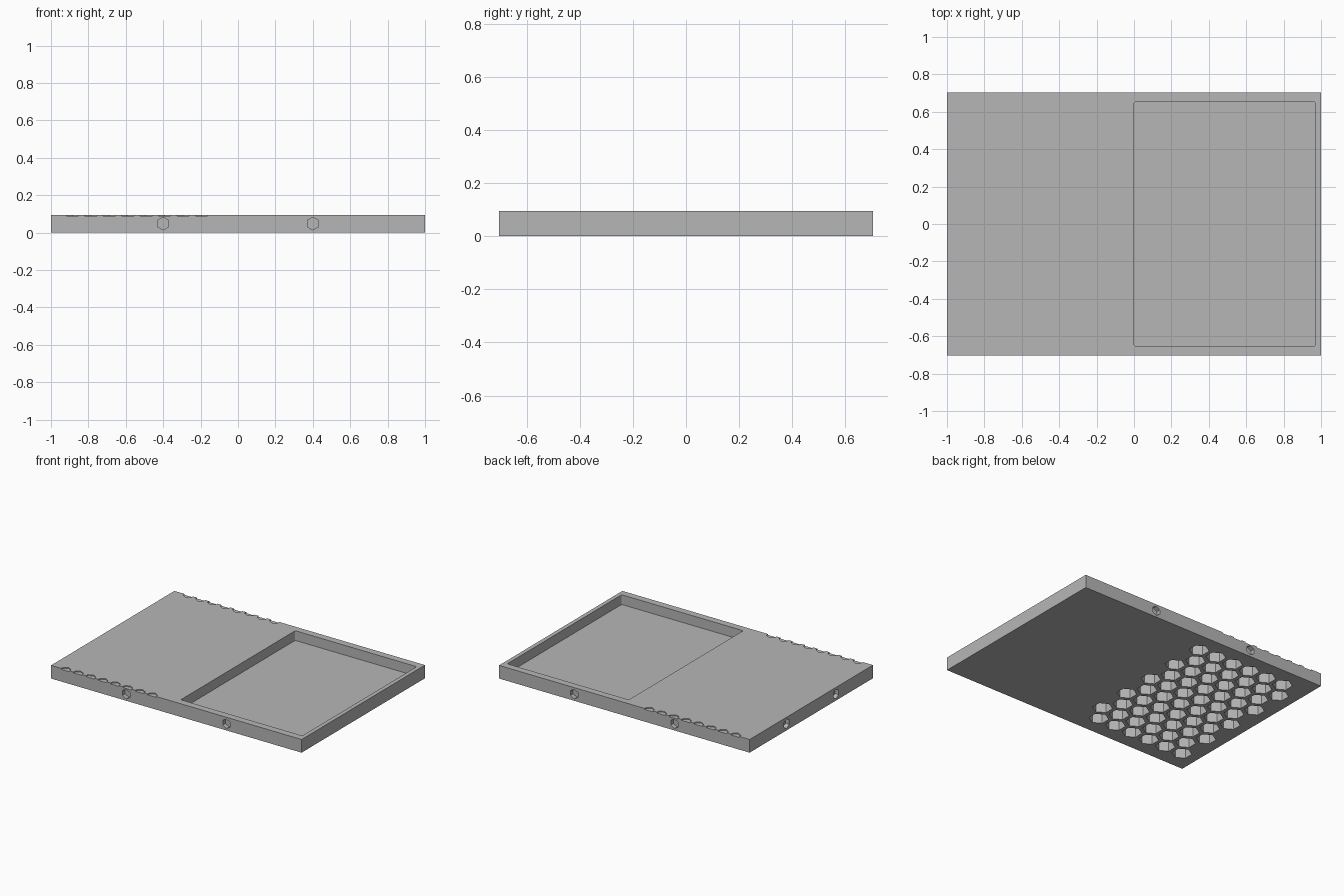
import bpy, bmesh
from math import pi, sqrt
from mathutils import Matrix

default = bpy.data.objects.get("Cube")
if default:
    bpy.data.objects.remove(default, do_unlink=True)

LENGTH, WIDTH, HEIGHT = 2.0, 1.406, 0.095

grey = bpy.data.materials.new("plain grey")
grey.use_nodes = True
colour = (0.47, 0.47, 0.47, 1)
grey.diffuse_color = colour
grey.node_tree.nodes["Principled BSDF"].inputs["Base Color"].default_value = colour


def add_box(bm, low, high):
    size = [b - a for a, b in zip(low, high)]
    mid = [(a + b) / 2 for a, b in zip(low, high)]
    matrix = Matrix.Translation(mid) @ Matrix.Diagonal((*size, 1))
    return bmesh.ops.create_cube(bm, size=1, matrix=matrix)["verts"]


def add_hex(bm, centre, radius, depth, turn=Matrix()):
    # Six-sided prism with its corners pointing along local y
    matrix = Matrix.Translation(centre) @ turn @ Matrix.Rotation(pi / 6, 4, "Z")
    bmesh.ops.create_cone(bm, cap_ends=True, segments=6, radius1=radius,
                          radius2=radius, depth=depth, matrix=matrix)


def corner_towards_y(bm):
    # Make sure every prism points a corner, not a side, along y
    top = max(v.co.y for v in bm.verts)
    return sum(abs(v.co.y - top) < 1e-4 for v in bm.verts) == 2


def make_object(name, bm):
    mesh = bpy.data.meshes.new(name)
    bm.to_mesh(mesh)
    bm.free()
    mesh.materials.append(grey)
    obj = bpy.data.objects.new(name, mesh)
    bpy.context.collection.objects.link(obj)
    return obj


# Check which way the primitive starts, and turn it if needed
probe = bmesh.new()
add_hex(probe, (0, 0, 0), 1, 1)
FIX = Matrix() if corner_towards_y(probe) else Matrix.Rotation(pi / 6, 4, "Z")
probe.free()

# Flat slab
bm = bmesh.new()
add_box(bm, (-LENGTH / 2, -WIDTH / 2, 0), (LENGTH / 2, WIDTH / 2, HEIGHT))
slab = make_object("slab", bm)

cut = bmesh.new()

# Open tray on top, with slightly rounded upright corners
verts = add_box(cut, (0, -0.652, 0.025), (0.97, 0.652, 0.2))
upright = [e for e in cut.edges
           if abs(e.verts[0].co.z - e.verts[1].co.z) > 0.1]
bmesh.ops.bevel(cut, geom=upright, offset=0.01, segments=3, affect="EDGES",
                profile=0.5)

# Honeycomb of blind pockets underneath
pitch = 0.1414
for row in range(10):
    y = (4.5 - row) * pitch * sqrt(3) / 2
    for col in range(6):
        x = -0.092 - (col + 0.5 * (row % 2)) * pitch
        add_hex(cut, (x, y, 0), 0.066, 0.14, FIX)

# Shallow notches along the front and back top edges
for side in (-1, 1):
    for i in range(8):
        add_hex(cut, (-0.885 + i * 0.0985, side * WIDTH / 2, 0.108),
                0.038, 0.04, FIX)

# Blind holes in the front, back and one end
tip_up = Matrix.Rotation(pi / 2, 4, "X")
turn_end = Matrix.Rotation(pi / 2, 4, "Z")
for side in (-1, 1):
    for x in (-0.4, 0.4):
        add_hex(cut, (x, side * WIDTH / 2, 0.048), 0.034, 0.06, tip_up @ FIX)
    add_hex(cut, (-LENGTH / 2, side * 0.281, 0.048), 0.034, 0.06,
            turn_end @ tip_up @ FIX)

bmesh.ops.recalc_face_normals(cut, faces=cut.faces)
cutter = make_object("cutter", cut)
cutter.hide_render = True

# Cut everything out, then drop the helper
mod = slab.modifiers.new("cut", "BOOLEAN")
mod.operation = "DIFFERENCE"
mod.solver = "EXACT"
mod.object = cutter
graph = bpy.context.evaluated_depsgraph_get()
result = bpy.data.meshes.new_from_object(slab.evaluated_get(graph))
slab.modifiers.clear()
slab.data = result
bpy.data.objects.remove(cutter, do_unlink=True)
